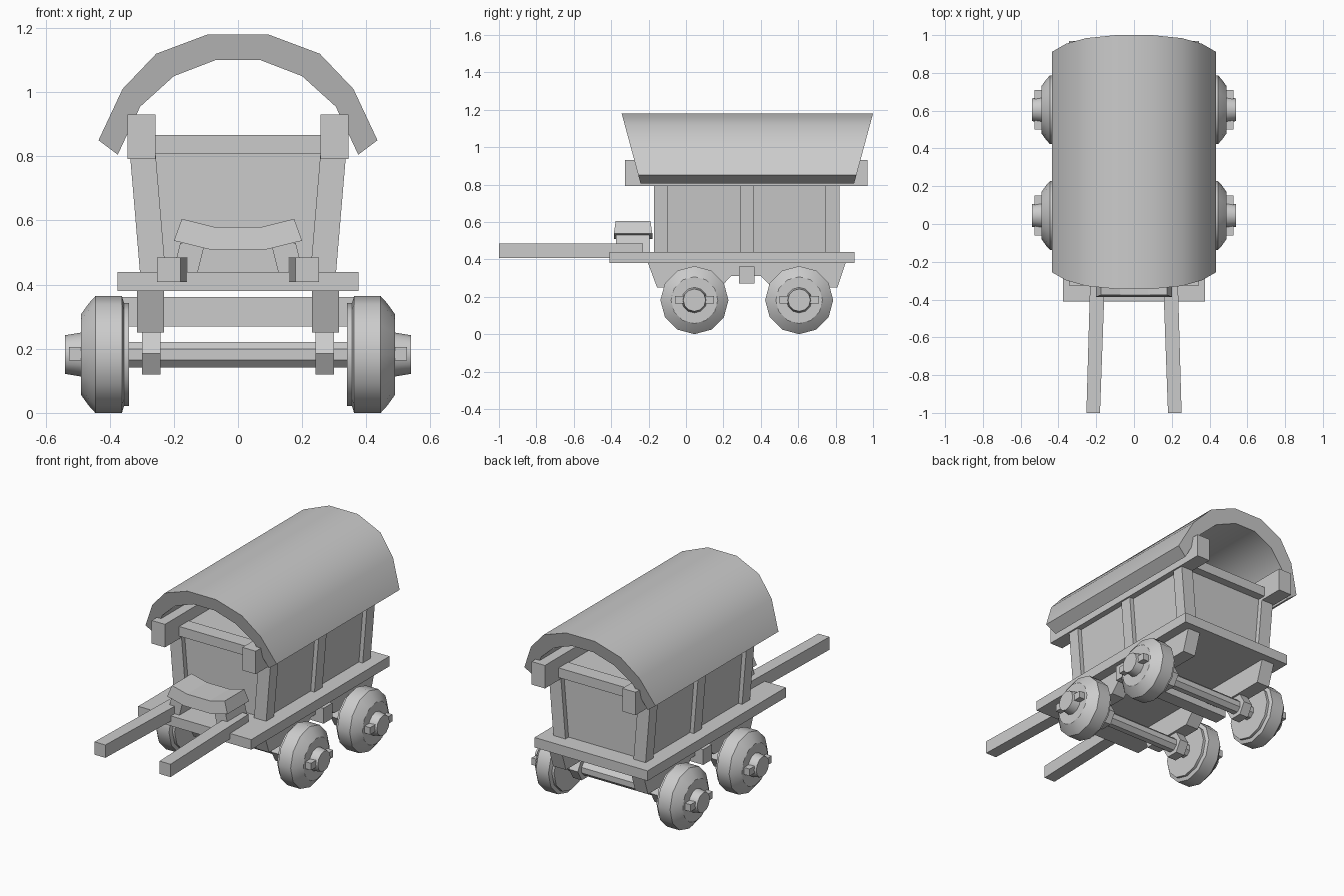
import bpy, bmesh, math

if "Cube" in bpy.data.objects:
    bpy.data.objects.remove(bpy.data.objects["Cube"])


def finish(name, bm, mirror=False, smooth=False):
    bmesh.ops.recalc_face_normals(bm, faces=bm.faces)
    me = bpy.data.meshes.new(name)
    bm.to_mesh(me)
    bm.free()
    ob = bpy.data.objects.new(name, me)
    bpy.context.collection.objects.link(ob)
    if mirror:
        mod = ob.modifiers.new("mirror", 'MIRROR')
        mod.use_axis[0] = True
        mod.use_mirror_merge = False
    if smooth:
        bpy.context.view_layer.objects.active = ob
        ob.select_set(True)
        bpy.ops.object.shade_smooth_by_angle(angle=math.radians(35))
        ob.select_set(False)
    return ob


def loft(name, rings, **kw):
    """Solid through matching rings of points, capped at both ends."""
    bm = bmesh.new()
    vs = [[bm.verts.new(p) for p in r] for r in rings]
    n = len(vs[0])
    for a, b in zip(vs, vs[1:]):
        for i in range(n):
            j = (i + 1) % n
            bm.faces.new((a[i], a[j], b[j], b[i]))
    bm.faces.new(vs[0])
    bm.faces.new(vs[-1])
    return finish(name, bm, **kw)


def rect(x0, x1, y0, y1, z):
    return [(x0, y0, z), (x1, y0, z), (x1, y1, z), (x0, y1, z)]


def box(name, x0, x1, y0, y1, z0, z1, **kw):
    return loft(name, [rect(x0, x1, y0, y1, z0), rect(x0, x1, y0, y1, z1)], **kw)


def turned(name, profile, y, z, sides, phase=0.0, **kw):
    """Rings of (x, radius) around an axis parallel to x."""
    angles = [2 * math.pi * (i + phase) / sides for i in range(sides)]
    return loft(name, [[(x, y + r * math.cos(a), z + r * math.sin(a)) for a in angles]
                       for x, r in profile], **kw)


# Barrel roof: arched shell whose ends lean outward toward the top
outer = [(0.435, 0.85), (0.36, 1.01), (0.255, 1.12), (0.095, 1.18)]
inner = [(0.375, 0.805), (0.305, 0.955), (0.20, 1.05), (0.07, 1.10)]
arch = lambda half: half + [(-x, z) for x, z in reversed(half)]
out_pts, in_pts = arch(outer), arch(inner)


def roof_y(z, s):
    return 0.328 + s * (0.672 - (1.18 - z) * 0.27)


bm = bmesh.new()
grid = {(s, k): [bm.verts.new((x, roof_y(z, s), z)) for x, z in pts]
        for s in (-1, 1) for k, pts in (("o", out_pts), ("i", in_pts))}
pairs = [((-1, "o"), (1, "o")), ((1, "o"), (1, "i")), ((1, "i"), (-1, "i")), ((-1, "i"), (-1, "o"))]
for a, b in pairs:
    for i in range(7):
        bm.faces.new((grid[a][i], grid[a][i + 1], grid[b][i + 1], grid[b][i]))
for e in (0, 7):
    bm.faces.new([grid[a][e] for a, b in pairs])
finish("roof", bm, smooth=True)

# Cabin: tapered body, posts, roof rails and end beams
loft("cabin_body", [rect(-0.28, 0.28, -0.14, 0.79, 0.43), rect(-0.315, 0.315, -0.14, 0.79, 0.862)])
for i, y in enumerate((-0.17, 0.288, 0.745)):
    loft(f"wall_post_{i}", [rect(0.225, 0.305, y, y + 0.075, 0.43),
                            rect(0.258, 0.338, y, y + 0.075, 0.82)], mirror=True)
box("roof_rail", 0.257, 0.345, -0.325, 0.97, 0.792, 0.93, mirror=True)
box("front_beam", -0.262, 0.262, -0.19, -0.10, 0.808, 0.866)
box("rear_beam", -0.262, 0.262, 0.75, 0.84, 0.808, 0.866)

# Platform and pulling shafts
box("platform", -0.375, 0.375, -0.41, 0.90, 0.38, 0.44)
loft("shaft", [[(a, y, 0.408), (b, y, 0.408), (b, y, 0.485), (a, y, 0.485)]
               for a, b, y in ((0.18, 0.252, -1.0), (0.152, 0.23, -0.23))], mirror=True)

# Driver's seat: dished plank on two splayed legs
low = [(-0.2, 0.537), (-0.09, 0.51), (0.09, 0.51), (0.2, 0.537)]
top = [(0.175, 0.605), (0.075, 0.58), (-0.075, 0.58), (-0.175, 0.605)]
loft("seat", [[(x, -0.283 + s * 0.103, z) for x, z in low]
              + [(x, -0.283 + s * 0.093, z) for x, z in top] for s in (-1, 1)])
loft("seat_leg", [rect(0.128, 0.205, -0.375, -0.195, 0.43),
                  rect(0.103, 0.18, -0.375, -0.195, 0.53)], mirror=True)

# Undercarriage: notched side rails and a cross beam
rail = [(-0.205, 0.385), (-0.155, 0.25), (0.185, 0.25), (0.24, 0.31),
        (0.40, 0.31), (0.46, 0.25), (0.81, 0.25), (0.855, 0.385)]
loft("chassis_rail", [[(x, y, z) for y, z in rail] for x in (0.23, 0.315)], mirror=True)
box("cross_beam", -0.37, 0.37, 0.283, 0.365, 0.27, 0.362)

# Axles, bearings, wheels with hubs and locking pins
wheel = [(0.34, 0.16), (0.355, 0.16), (0.362, 0.182), (0.445, 0.182),
         (0.465, 0.16), (0.49, 0.125)]
for tag, y in (("front", 0.045), ("rear", 0.605)):
    turned(f"{tag}_axle", [(-0.36, 0.043), (0.36, 0.043)], y, 0.182, 8, 0.5)
    turned(f"{tag}_bearing", [(0.242, 0.075), (0.3, 0.075)], y, 0.185, 6, mirror=True)
    turned(f"{tag}_wheel", wheel, y, 0.182, 12, mirror=True, smooth=True)
    turned(f"{tag}_hub", [(0.48, 0.07), (0.54, 0.06)], y, 0.182, 12, mirror=True, smooth=True)
    box(f"{tag}_hub_pin", 0.485, 0.527, y - 0.105, y + 0.105, 0.163, 0.205, mirror=True)
